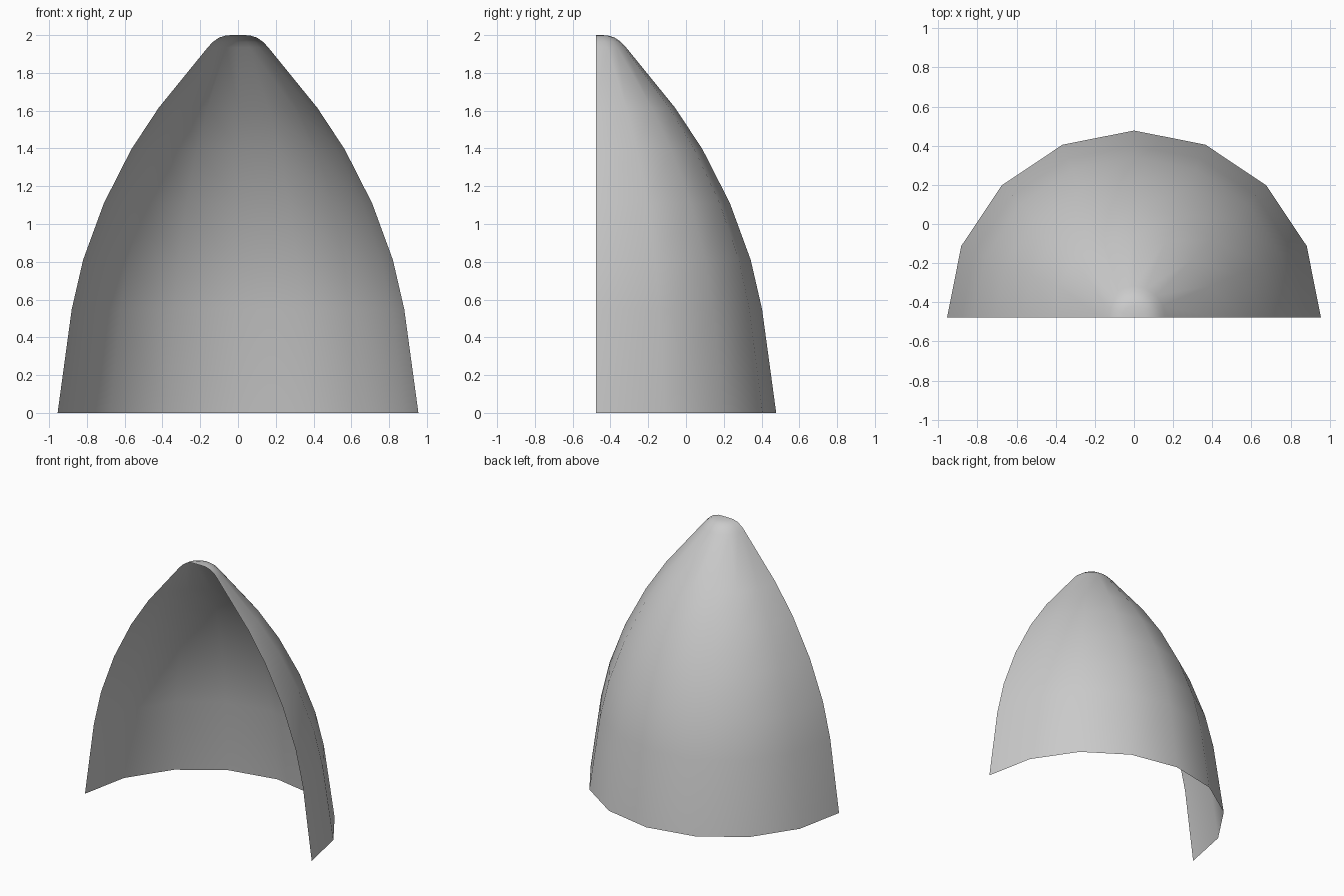
import bpy, bmesh, math

if "Cube" in bpy.data.objects:
    bpy.data.objects.remove(bpy.data.objects["Cube"])

# Half-dome shell: profile (radius, height) revolved 180 degrees in 8 steps
PROFILE = [(0.955, 0), (0.88, 0.55), (0.82, 0.81), (0.71, 1.11), (0.565, 1.395),
           (0.42, 1.615), (0.16, 1.935), (0.133, 1.964), (0.10, 1.987),
           (0.06, 1.999), (0, 2.0)]
AXIS_Y = -0.4775
STEPS = 8

bm = bmesh.new()
verts = [bm.verts.new((r, AXIS_Y, z)) for r, z in PROFILE]
edges = [bm.edges.new(pair) for pair in zip(verts, verts[1:])]
bmesh.ops.spin(bm, geom=verts + edges, cent=(0, AXIS_Y, 0), axis=(0, 0, 1),
               angle=math.pi, steps=STEPS)
bmesh.ops.remove_doubles(bm, verts=bm.verts, dist=0.0005)

# Normals point away from the axis
bm.normal_update()
for f in bm.faces:
    c = f.calc_center_median()
    if f.normal.x * c.x + f.normal.y * (c.y - AXIS_Y) < 0:
        f.normal_flip()

mesh = bpy.data.meshes.new("half_dome_shell")
bm.to_mesh(mesh)
bm.free()
shell = bpy.data.objects.new("half_dome_shell", mesh)
bpy.context.collection.objects.link(shell)
for p in mesh.polygons:
    p.use_smooth = True
